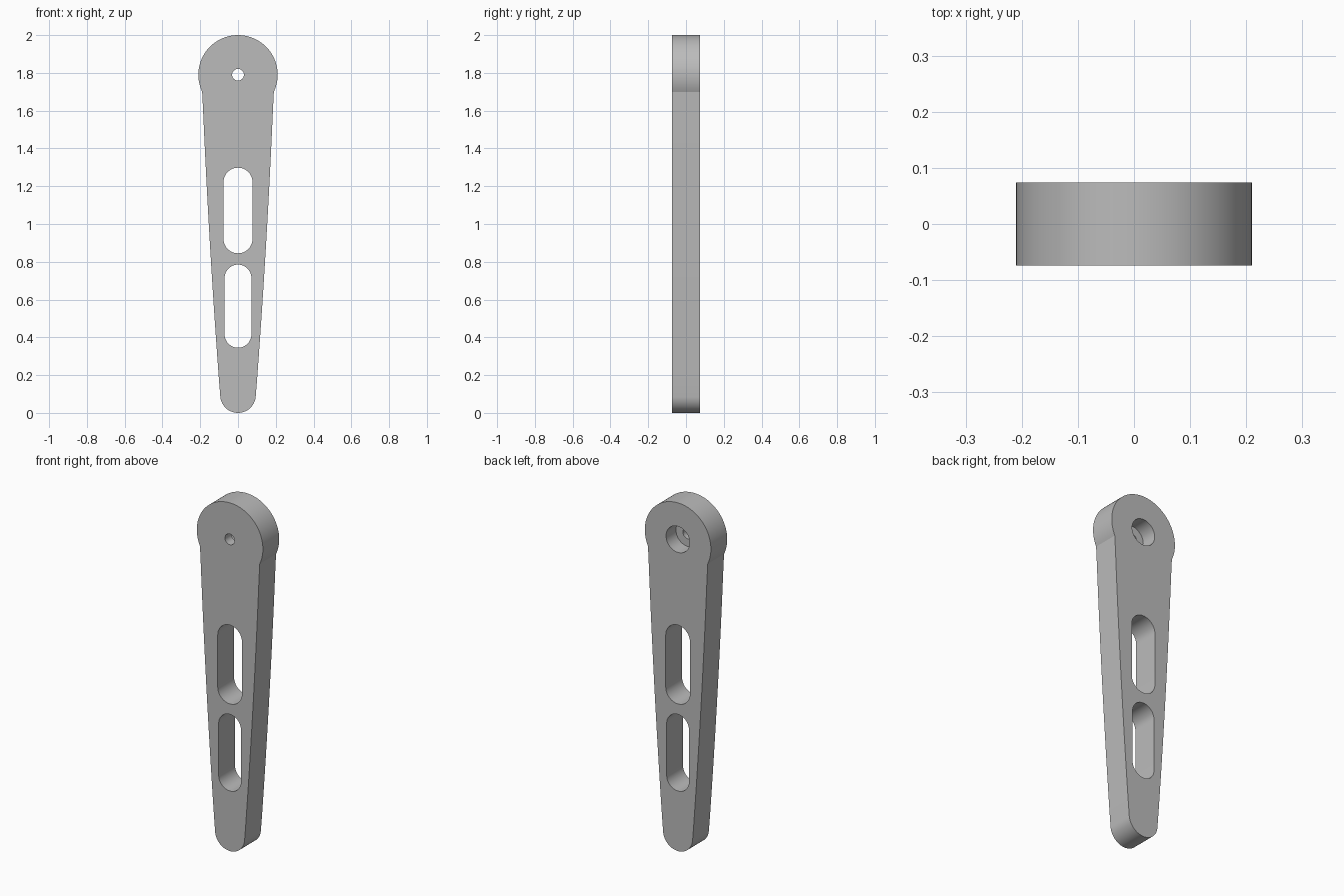
import bpy
import bmesh
from math import sin, cos, pi, radians, asin

old = bpy.data.objects.get("Cube")
if old:
    bpy.data.objects.remove(old, do_unlink=True)

HALF = 0.074                     # half the plate thickness
HEAD_Z, HEAD_R = 1.79, 0.21      # pivot head
TIP_R = 0.094                    # rounded lower end

grey = bpy.data.materials.new("plain_grey")
grey.use_nodes = True
colour = (0.5, 0.5, 0.5, 1)
grey.diffuse_color = colour
grey.node_tree.nodes["Principled BSDF"].inputs["Base Color"].default_value = colour


def arc(z, r, start, end, n):
    """Points on an arc about (0, z), angles in radians from +x."""
    return [(r * cos(start + (end - start) * i / n),
             z + r * sin(start + (end - start) * i / n)) for i in range(n + 1)]


def prism(name, outline, y0, y1):
    """Extrude an x-z outline from y0 to y1."""
    bm = bmesh.new()
    face = bm.faces.new([bm.verts.new((x, y0, z)) for x, z in outline])
    new = bmesh.ops.extrude_face_region(bm, geom=[face])["geom"]
    bmesh.ops.translate(bm, vec=(0, y1 - y0, 0),
                        verts=[v for v in new if isinstance(v, bmesh.types.BMVert)])
    bmesh.ops.recalc_face_normals(bm, faces=bm.faces)
    mesh = bpy.data.meshes.new(name)
    bm.to_mesh(mesh)
    bm.free()
    mesh.materials.append(grey)
    obj = bpy.data.objects.new(name, mesh)
    bpy.context.collection.objects.link(obj)
    return obj


def slot(low, high, r):
    """Outline of an upright slot with round ends."""
    return arc(high - r, r, 0, pi, 24) + arc(low + r, r, pi, 2 * pi, 24)


# Arm: round tip, gently bowed taper, round head
neck = asin((1.70 - HEAD_Z) / HEAD_R)
z0, z1 = 0.085, 1.70
side = []
for i in range(1, 16):
    t = i / 16
    side.append((0.094 + 0.095 * t + 0.028 * t * (1 - t), z0 + (z1 - z0) * t))
outline = (arc(TIP_R, TIP_R, pi + 0.1, 2 * pi - 0.1, 32) + side
           + arc(HEAD_Z, HEAD_R, neck, pi - neck, 64)
           + [(-x, z) for x, z in reversed(side)])
arm = prism("lever_arm", outline, -HALF, HALF)

# Openings: two slots, a pivot hole, and a wide recess from the back
cutters = [
    prism("upper_slot_cutter", slot(0.845, 1.298, 0.077), -0.2, 0.2),
    prism("lower_slot_cutter", slot(0.345, 0.785, 0.071), -0.2, 0.2),
    prism("pivot_hole_cutter", arc(HEAD_Z, 0.031, 0, 2 * pi, 32)[:-1], -0.2, 0.2),
    prism("back_recess_cutter", arc(HEAD_Z, 0.075, 0, 2 * pi, 48)[:-1], HALF - 0.09, 0.2),
]
bpy.ops.object.select_all(action="DESELECT")
bpy.context.view_layer.objects.active = arm
arm.select_set(True)
for cutter in cutters:
    mod = arm.modifiers.new(cutter.name, "BOOLEAN")
    mod.operation, mod.solver, mod.object = "DIFFERENCE", "EXACT", cutter
    bpy.ops.object.modifier_apply(modifier=mod.name)
    bpy.data.objects.remove(cutter, do_unlink=True)

bpy.ops.object.shade_smooth_by_angle(angle=radians(20))
